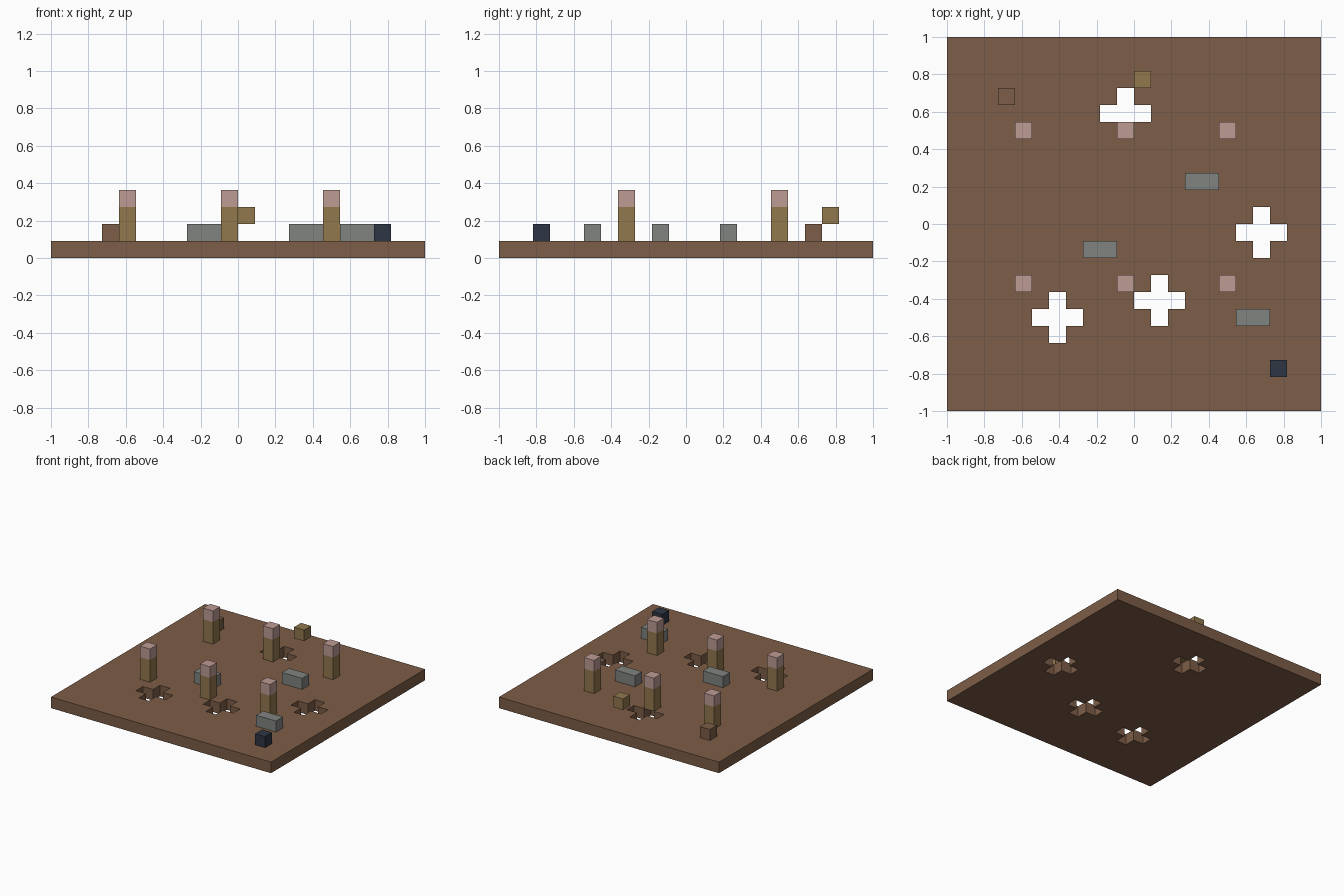
import bpy
import bmesh
from mathutils import Vector

cube = bpy.data.objects.get("Cube")
if cube:
    bpy.data.objects.remove(cube, do_unlink=True)

CELLS = 22
U = 2 / CELLS  # size of one block


def material(name, rgb):
    """Flat material from an 8-bit sRGB colour."""
    lin = [((c / 255 + 0.055) / 1.055) ** 2.4 for c in rgb]
    mat = bpy.data.materials.new(name)
    mat.use_nodes = True
    mat.diffuse_color = (*lin, 1)
    mat.node_tree.nodes["Principled BSDF"].inputs["Base Color"].default_value = (*lin, 1)
    return mat


earth = material("earth brown", (125, 93, 71))
wood = material("wood tan", (146, 120, 78))
pink = material("dusty pink", (189, 155, 148))
stone = material("stone grey", (128, 131, 128))
navy = material("dark navy", (45, 53, 67))


def add_object(name, bm, mat):
    mesh = bpy.data.meshes.new(name)
    bm.to_mesh(mesh)
    bm.free()
    mesh.materials.append(mat)
    obj = bpy.data.objects.new(name, mesh)
    bpy.context.collection.objects.link(obj)
    return obj


def block(name, cell, mat, size=(1, 1, 1)):
    """Box whose lowest corner sits on the given block cell."""
    bm = bmesh.new()
    bmesh.ops.create_cube(bm, size=1)
    bmesh.ops.scale(bm, vec=Vector(size) * U, verts=bm.verts)
    obj = add_object(name, bm, mat)
    obj.location = (Vector(cell) + Vector(size) / 2) * U
    return obj


# Ground slab: a tile grid with cross-shaped pits cut right through
pits = [(-1, 6), (7, -1), (1, -5), (-5, -6)]
bm = bmesh.new()
bmesh.ops.create_grid(bm, x_segments=CELLS, y_segments=CELLS, size=1)


def in_pit(face):
    c = face.calc_center_median() / U
    return any(abs(c.x - x - 0.5) + abs(c.y - y - 0.5) < 1.5 for x, y in pits)


bmesh.ops.delete(bm, geom=[f for f in bm.faces if in_pit(f)], context="FACES")
ground = add_object("ground_slab", bm, earth)
solid = ground.modifiers.new("Thickness", "SOLIDIFY")
solid.thickness = U
solid.offset = 1

# Two rows of posts with pink caps
for row, y in (("front", -4), ("back", 5)):
    for side, x in (("right", -7), ("middle", -1), ("left", 5)):
        block(f"{row}_{side}_post", (x, y, 1), wood, (1, 1, 2))
        block(f"{row}_{side}_post_cap", (x, y, 3), pink)

# Long stones lying on the ground
for i, (x, y) in enumerate([(3, 2), (-3, -2), (6, -6)], 1):
    block(f"stone_{i}", (x, y, 1), stone, (2, 1, 1))

# Single blocks
block("earth_block", (-8, 7, 1), earth)
block("floating_wood_block", (0, 8, 2), wood)
block("dark_block", (8, -9, 1), navy)
